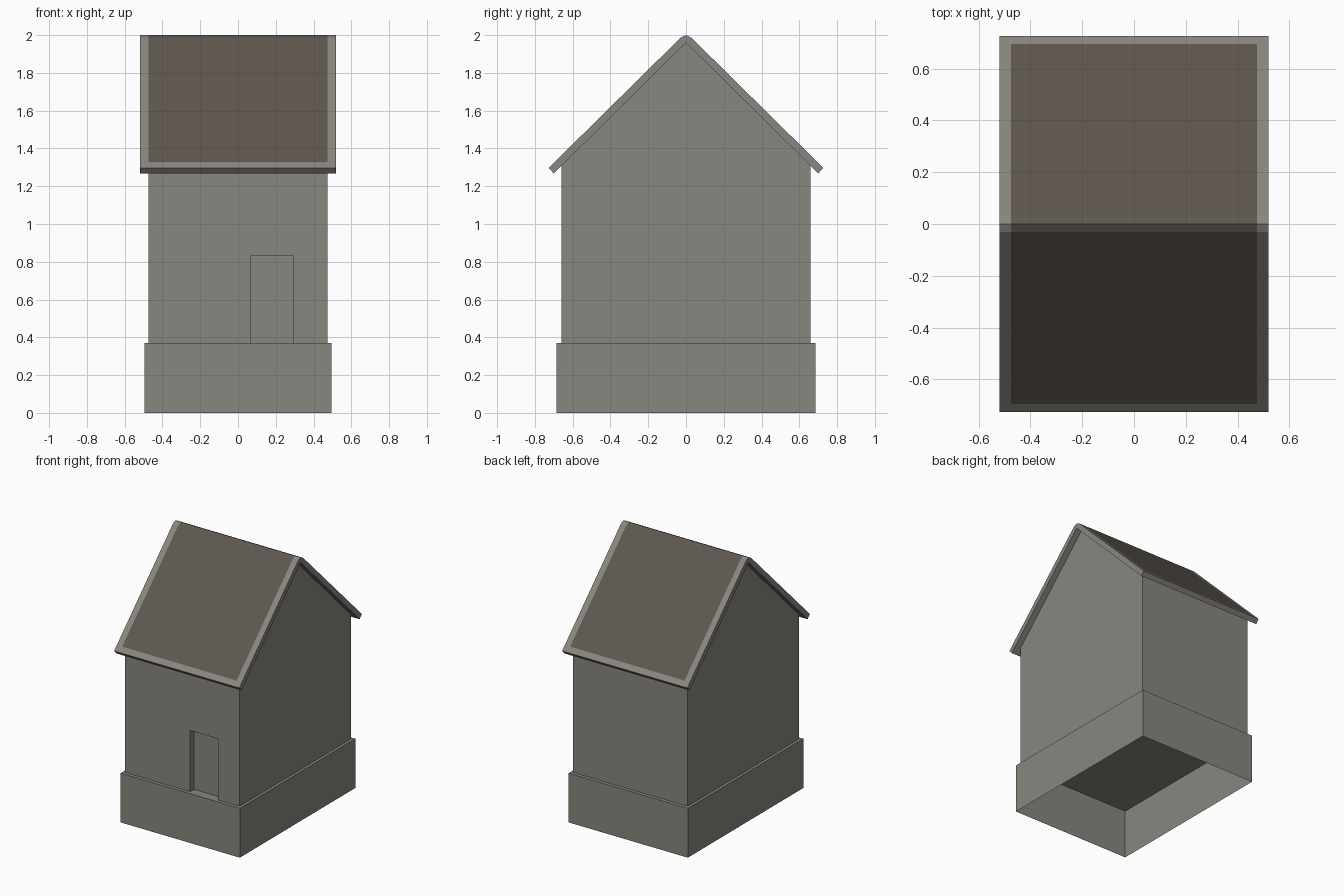
import bpy
import bmesh
from mathutils import Vector

if "Cube" in bpy.data.objects:
    bpy.data.objects.remove(bpy.data.objects["Cube"])


def material(name, rgb):
    m = bpy.data.materials.new(name)
    m.diffuse_color = (*rgb, 1)
    m.use_nodes = True
    m.node_tree.nodes["Principled BSDF"].inputs["Base Color"].default_value = m.diffuse_color
    return m


STONE = material("stone", (0.25, 0.24, 0.21))
SHINGLE = material("shingle", (0.11, 0.095, 0.078))


def finish(name, bm, mats=(STONE,)):
    bmesh.ops.recalc_face_normals(bm, faces=bm.faces)
    mesh = bpy.data.meshes.new(name)
    bm.to_mesh(mesh)
    bm.free()
    for m in mats:
        mesh.materials.append(m)
    obj = bpy.data.objects.new(name, mesh)
    bpy.context.collection.objects.link(obj)
    return obj


def box(lo, hi):
    bm = bmesh.new()
    bmesh.ops.create_cube(bm, size=1)
    lo, hi = Vector(lo), Vector(hi)
    for v in bm.verts:
        v.co = (lo + hi) / 2 + v.co * (hi - lo)
    return bm


def extrude_yz(profile, half_width):
    """Extrude a mirrored y-z profile along x."""
    bm = bmesh.new()
    face = bm.faces.new([bm.verts.new((-half_width, y, z)) for y, z in profile])
    geom = bmesh.ops.extrude_face_region(bm, geom=[face])["geom"]
    moved = [g for g in geom if isinstance(g, bmesh.types.BMVert)]
    bmesh.ops.translate(bm, verts=moved, vec=(2 * half_width, 0, 0))
    # keep the starting cap so the solid is closed
    if not face.is_valid:
        bmesh.ops.holes_fill(bm, edges=bm.edges)
    bmesh.ops.recalc_face_normals(bm, faces=bm.faces)
    return bm


# Plinth: thin box, open underneath
bm = box((-0.495, -0.685, 0), (0.495, 0.685, 0.37))
bm.normal_update()
bottom = [f for f in bm.faces if f.normal.z < -0.9]
bmesh.ops.delete(bm, geom=bottom, context='FACES_ONLY')
finish("plinth", bm)

# Gabled house body
body = finish("house_body", extrude_yz(
    [(-0.66, 0.371), (0.66, 0.371), (0.66, 1.308), (0, 1.961), (-0.66, 1.308)], 0.475))

# Doorway recess cut into the front wall
cutter = finish("doorway_cutter", box((0.065, -0.8, 0.3), (0.295, -0.615, 0.83)))
cutter.hide_render = True
cutter.hide_viewport = True
cut = body.modifiers.new("doorway", 'BOOLEAN')
cut.operation = 'DIFFERENCE'
cut.solver = 'EXACT'
cut.object = cutter

# Roof: bent slab with a softened ridge
half = [(0.03, 1.985), (0.727, 1.297), (0.70, 1.268)]
profile = [(0, 2.0)] + half + [(0, 1.96)] + [(-y, z) for y, z in reversed(half)]
bm = extrude_yz(profile, 0.52)

# Split off the dark shingle fields, leaving a pale border
for axis, d in ((0, 0.475), (1, 0.695)):
    for s in (-1, 1):
        co, no = Vector((0, 0, 0)), Vector((0, 0, 0))
        co[axis], no[axis] = s * d, s
        bmesh.ops.bisect_plane(bm, geom=bm.verts[:] + bm.edges[:] + bm.faces[:],
                               plane_co=co, plane_no=no)
bm.normal_update()
for f in bm.faces:
    c = f.calc_center_median()
    if f.normal.z > 0.3 and abs(c.x) < 0.475 and abs(c.y) < 0.695:
        f.material_index = 1
finish("roof", bm, (STONE, SHINGLE))
